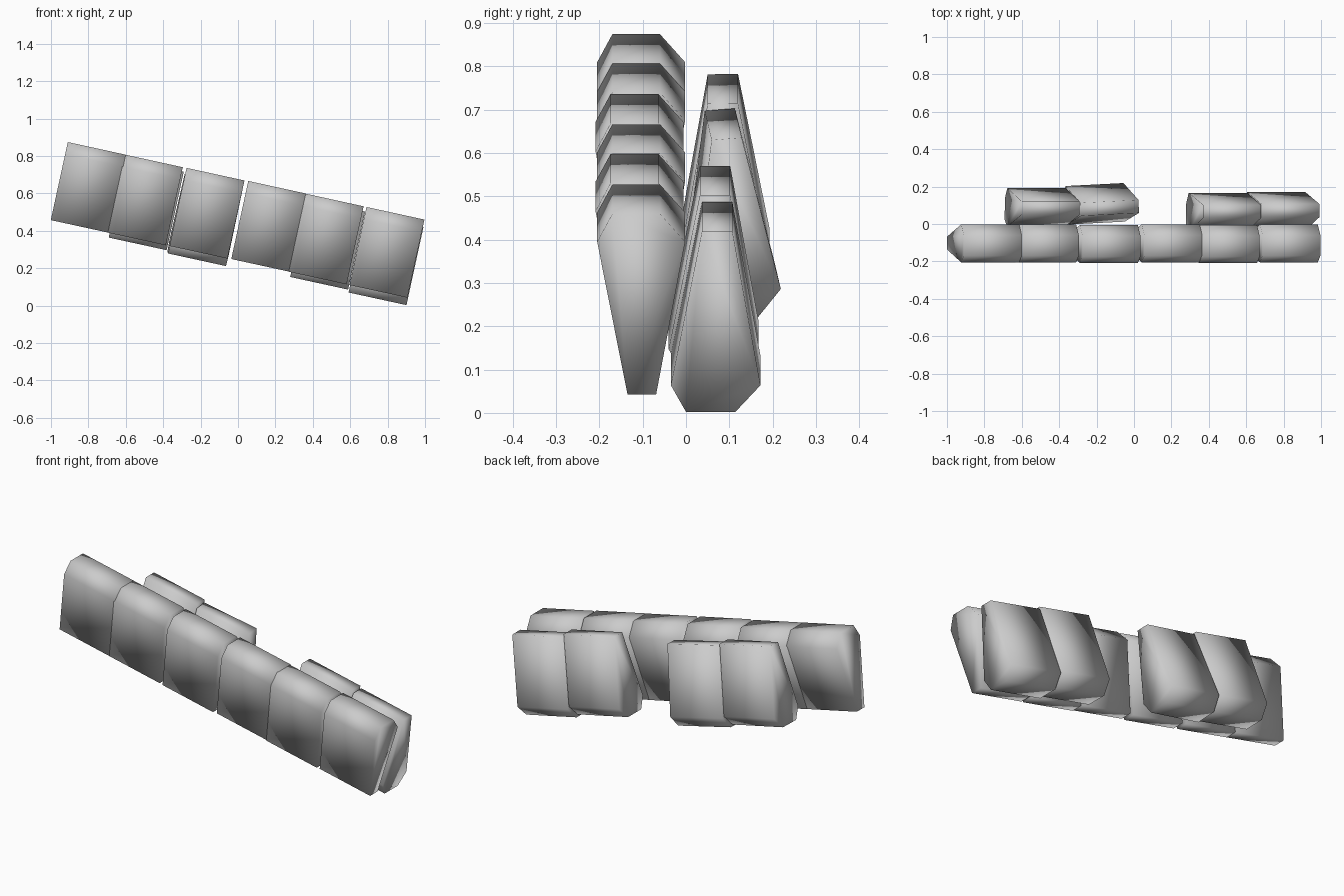
import bpy, bmesh, math
from mathutils import Matrix

if "Cube" in bpy.data.objects:
    bpy.data.objects.remove(bpy.data.objects["Cube"])

SLOPE = math.radians(12.3)   # the whole row leans down to the right
LENGTH = 0.317

# Cross-sections (y, z), measured down from the top edge
FRONT = [(-0.055, 0), (0.055, 0), (0.113, -0.066), (0.046, -0.427), (-0.02, -0.427), (-0.09, -0.066)]
BACK = [(-0.035, 0), (0.035, 0), (0.1, -0.364), (0.042, -0.427), (-0.072, -0.427), (-0.107, -0.364)]


def block(name, section, x, y, z, tilt=0.0, yaw=0.0):
    """Six-sided prism whose upper left edge sits at (x, y, z)."""
    bm = bmesh.new()
    left = [bm.verts.new((0, a, b)) for a, b in section]
    right = [bm.verts.new((LENGTH, a, b)) for a, b in section]
    n = len(section)
    bm.faces.new(left)
    bm.faces.new(right[::-1])
    for i in range(n):
        j = (i + 1) % n
        bm.faces.new((left[i], right[i], right[j], left[j]))
    bmesh.ops.recalc_face_normals(bm, faces=bm.faces)
    for f in bm.faces:
        f.smooth = True
    mesh = bpy.data.meshes.new(name)
    bm.to_mesh(mesh)
    bm.free()
    ob = bpy.data.objects.new(name, mesh)
    ob.matrix_world = (Matrix.Translation((x, y, z)) @ Matrix.Rotation(SLOPE, 4, 'Y')
                       @ Matrix.Rotation(yaw, 4, 'Z') @ Matrix.Rotation(tilt, 4, 'X'))
    bpy.context.collection.objects.link(ob)


# Front row: wide at the top, narrow at the foot
for i, (x, y, z) in enumerate([(-0.91, -0.115, 0.874), (-0.605, -0.115, 0.807), (-0.275, -0.119, 0.736),
                               (0.055, -0.115, 0.666), (0.362, -0.119, 0.598), (0.687, -0.115, 0.527)]):
    block(f"front_block_{i + 1}", FRONT, x, y, z)

# Back row: two pairs, narrow at the top and wide at the foot
for i, (x, y, z, tilt, yaw) in enumerate([(-0.6, 0.085, 0.782, 0.02, 0.0), (-0.284, 0.078, 0.70, 0.07, 0.05),
                                          (0.37, 0.067, 0.57, 0.0, 0.0), (0.682, 0.072, 0.487, 0.0, 0.0)]):
    block(f"back_block_{i + 1}", BACK, x, y, z, tilt, yaw)
